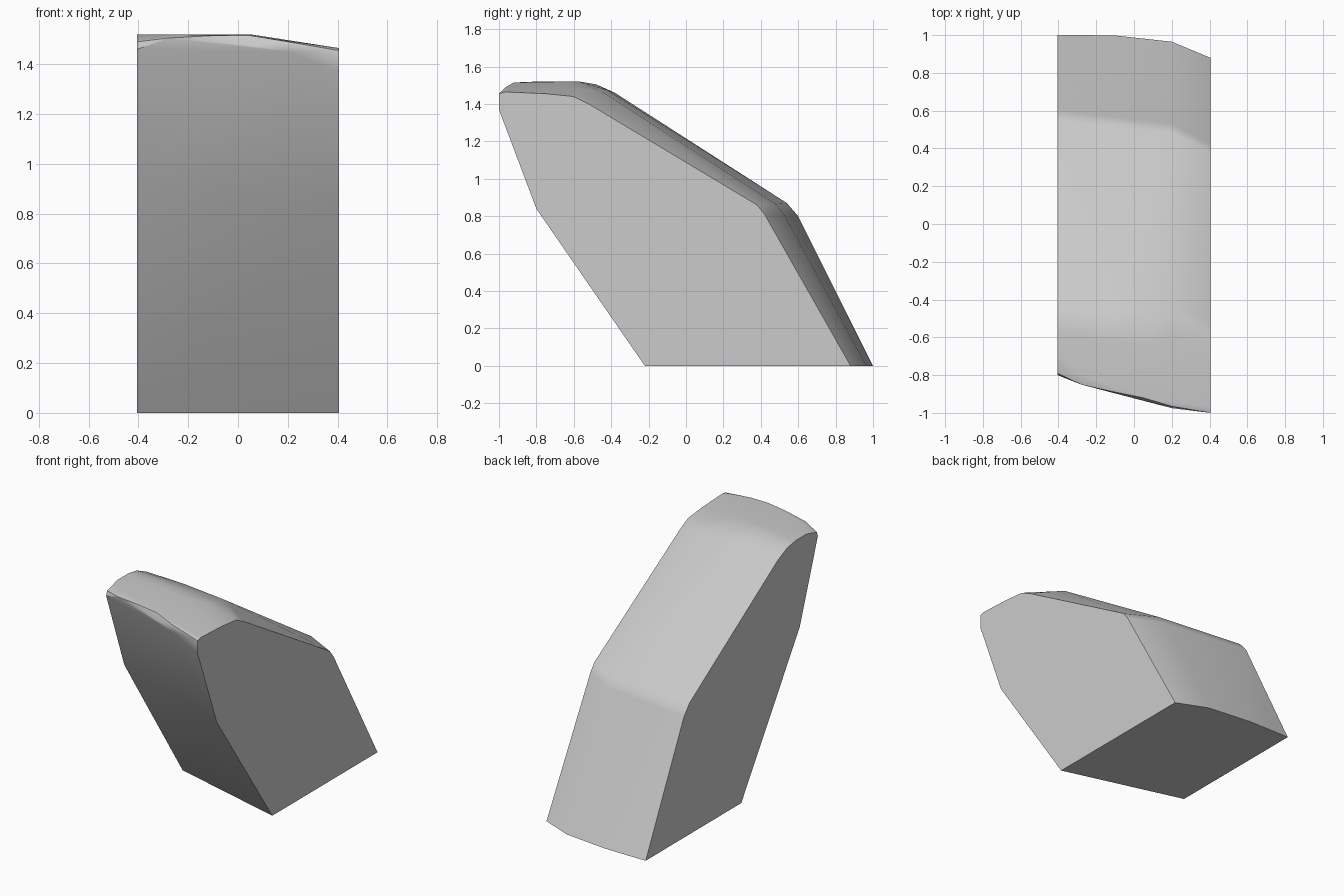
import bpy, bmesh, math

if "Cube" in bpy.data.objects:
    bpy.data.objects.remove(bpy.data.objects["Cube"])

# Side profiles (y, z) at stations across the width; the block is their convex skin
SECTIONS = {
    -0.405: [(0.0, 0), (1.0, 0), (0.60, 0.80), (0.54, 0.87), (-0.38, 1.46),
             (-0.48, 1.505), (-0.57, 1.52), (-0.68, 1.52), (-0.79, 1.49),
             (-0.80, 1.46), (-0.61, 0.93)],
    -0.28: [(1.0, 0), (-0.80, 1.52), (-0.85, 1.505)],
    -0.10: [(0.998, 0), (-0.42, 1.475), (-0.57, 1.52), (-0.89, 1.515)],
    0.05: [(-0.65, 1.52), (-0.92, 1.515), (-0.935, 1.475)],
    0.20: [(0.965, 0), (0.53, 0.80), (0.48, 0.865), (-0.43, 1.455),
           (-0.58, 1.485), (-0.965, 1.49), (-0.975, 1.45)],
    0.405: [(-0.22, 0), (0.88, 0), (0.42, 0.81), (0.38, 0.86), (-0.52, 1.40),
            (-0.60, 1.44), (-0.75, 1.455), (-0.97, 1.465), (-1.0, 1.455),
            (-1.0, 1.37), (-0.80, 0.84)],
}

bm = bmesh.new()
for x, profile in SECTIONS.items():
    for y, z in profile:
        bm.verts.new((x, y, z))
hull = bmesh.ops.convex_hull(bm, input=bm.verts[:])
bmesh.ops.delete(bm, geom=[v for v in bm.verts if not v.link_faces], context='VERTS')
# Merge the flat sides and base into single faces
bmesh.ops.dissolve_limit(bm, angle_limit=math.radians(0.5),
                         verts=bm.verts[:], edges=bm.edges[:])
bmesh.ops.recalc_face_normals(bm, faces=bm.faces[:])

mesh = bpy.data.meshes.new("leaning_block")
bm.to_mesh(mesh)
bm.free()
block = bpy.data.objects.new("leaning_block", mesh)
bpy.context.collection.objects.link(block)

# Soft bends with crisp side faces
bpy.context.view_layer.objects.active = block
block.select_set(True)
bpy.ops.object.shade_smooth_by_angle(angle=math.radians(32))
weighted = block.modifiers.new("weighted_normals", 'WEIGHTED_NORMAL')
weighted.keep_sharp = True
